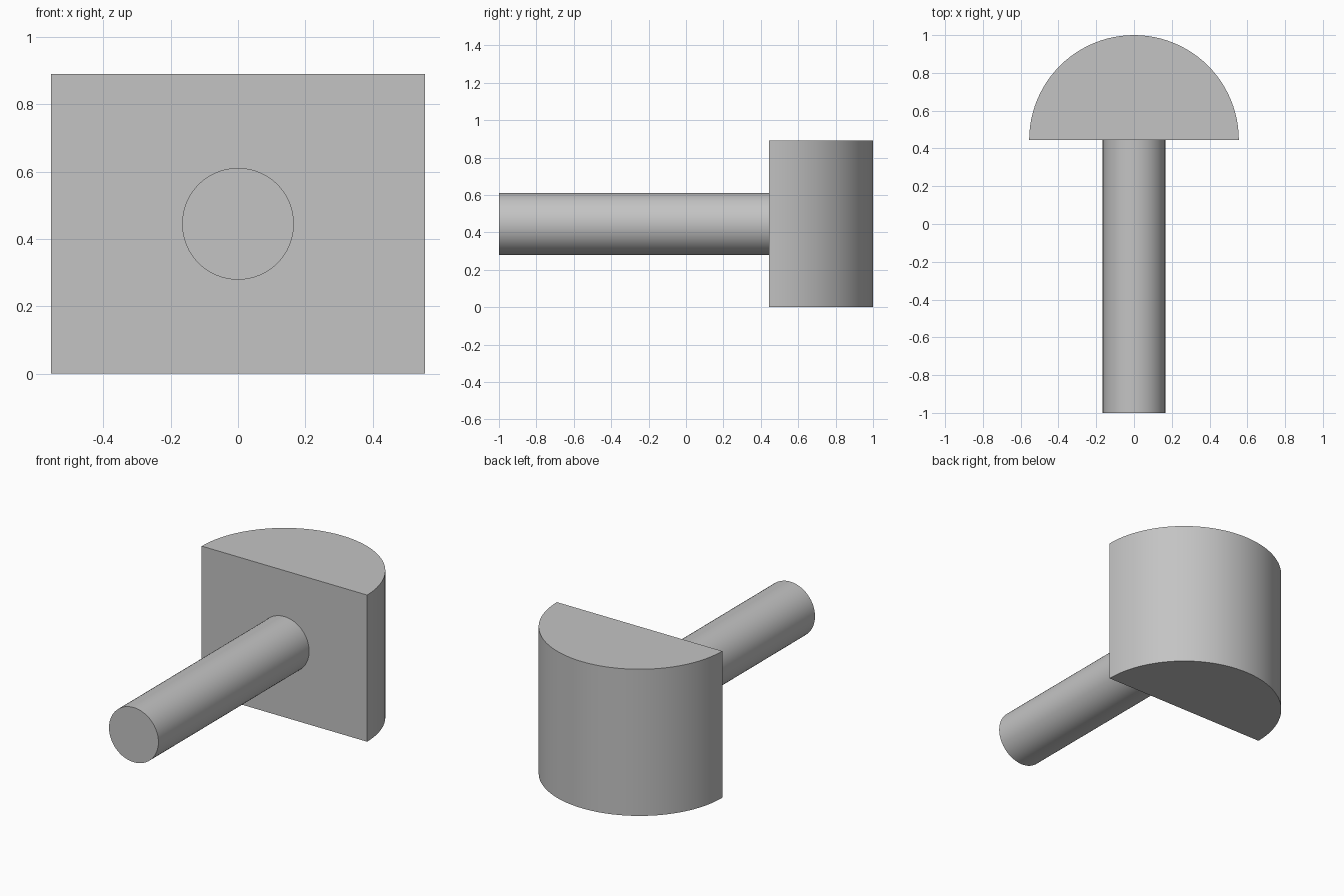
import bpy, bmesh, math
from mathutils import Vector

cube = bpy.data.objects.get("Cube")
if cube:
    bpy.data.objects.remove(cube, do_unlink=True)

RADIUS, HEIGHT, FACE_Y = 0.555, 0.89, 0.445
ROD_RADIUS = 0.166

grey = bpy.data.materials.new("plain grey")
grey.use_nodes = True
colour = (0.55, 0.55, 0.55, 1)
grey.diffuse_color = colour
grey.node_tree.nodes["Principled BSDF"].inputs["Base Color"].default_value = colour


def extruded(name, outline, direction):
    """Solid made by sweeping a closed outline along a direction."""
    bm = bmesh.new()
    base = bm.faces.new([bm.verts.new(p) for p in outline])
    swept = bmesh.ops.extrude_face_region(bm, geom=[base], use_keep_orig=True)
    moved = [g for g in swept["geom"] if isinstance(g, bmesh.types.BMVert)]
    bmesh.ops.translate(bm, verts=moved, vec=Vector(direction))
    bmesh.ops.recalc_face_normals(bm, faces=bm.faces)
    mesh = bpy.data.meshes.new(name)
    bm.to_mesh(mesh)
    bm.free()
    mesh.materials.append(grey)
    obj = bpy.data.objects.new(name, mesh)
    bpy.context.collection.objects.link(obj)
    bpy.ops.object.select_all(action="DESELECT")
    obj.select_set(True)
    bpy.context.view_layer.objects.active = obj
    bpy.ops.object.shade_smooth_by_angle(angle=math.radians(30))
    return obj


# Half-round head, flat side to the front
steps = 48
half_circle = [(RADIUS * math.cos(math.pi * i / steps),
                FACE_Y + RADIUS * math.sin(math.pi * i / steps), 0)
               for i in range(steps + 1)]
extruded("half_round_head", half_circle, (0, 0, HEIGHT))

# Round rod running forward from the middle of the flat face
sides = 64
circle = [(ROD_RADIUS * math.cos(math.tau * i / sides), -1,
           HEIGHT / 2 + ROD_RADIUS * math.sin(math.tau * i / sides))
          for i in range(sides)]
extruded("rod", circle, (0, 1 + FACE_Y, 0))
